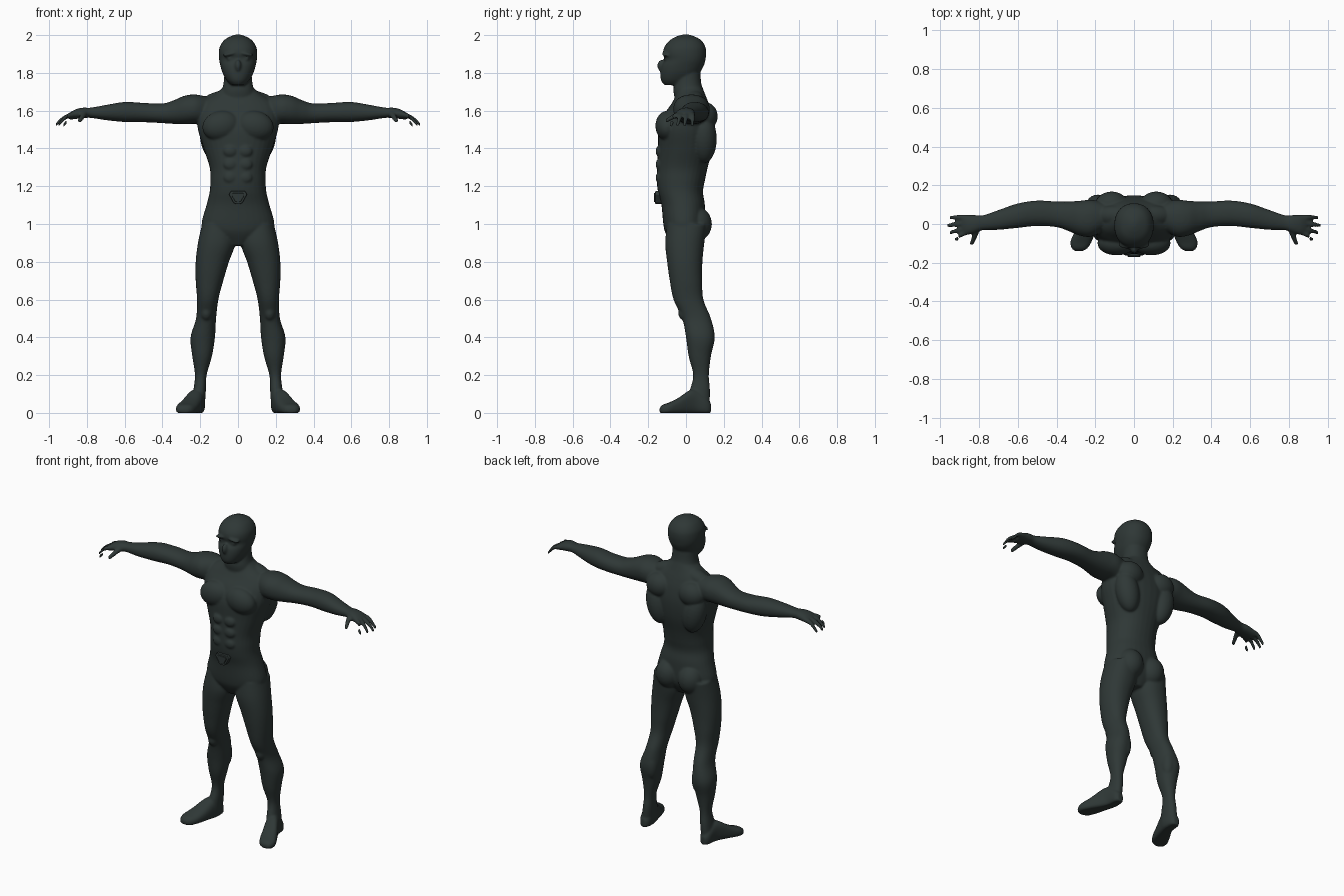
import bpy, bmesh, math
from mathutils import Vector, Matrix

cube = bpy.data.objects.get("Cube")
if cube:
    bpy.data.objects.remove(cube, do_unlink=True)

suit = bpy.data.materials.new("dark slate green")
suit.use_nodes = True
colour = (0.028, 0.039, 0.037, 1)
suit.diffuse_color = colour
bsdf = suit.node_tree.nodes["Principled BSDF"]
bsdf.inputs["Base Color"].default_value = colour
bsdf.inputs["Roughness"].default_value = 0.7

SIDES, STEPS = 32, 5
bm = bmesh.new()


def spline(rows):
    """Catmull-Rom interpolation of section rows."""
    rows = [Vector(r) for r in rows]
    out = []
    for i in range(len(rows) - 1):
        a, b, c = rows[max(i - 1, 0)], rows[i], rows[i + 1]
        d = rows[min(i + 2, len(rows) - 1)]
        for s in range(STEPS):
            t = s / STEPS
            out.append(b + (c - a) * t / 2 + (a * 2 - b * 5 + c * 4 - d) * t * t / 2
                       + (b * 3 - a - c * 3 + d) * t ** 3 / 2)
    return out + [rows[-1]]


def loft(rows, axis, power=2.2):
    """Skin rows of (position, low1, high1, low2, high2) along an axis."""
    u, v = [k for k in range(3) if k != axis]
    rings = []
    for p, u0, u1, v0, v1 in spline(rows):
        ring = []
        for k in range(SIDES):
            a = math.tau * k / SIDES
            c, s = math.cos(a), math.sin(a)
            co = Vector()
            co[axis] = p
            co[u] = (u0 + u1) / 2 + (u1 - u0) / 2 * math.copysign(abs(c) ** (2 / power), c)
            co[v] = (v0 + v1) / 2 + (v1 - v0) / 2 * math.copysign(abs(s) ** (2 / power), s)
            co.z = max(co.z, 0)
            ring.append(bm.verts.new(co))
        rings.append(ring)
    for r, q in zip(rings, rings[1:]):
        for k in range(SIDES):
            j = (k + 1) % SIDES
            bm.faces.new((r[k], r[j], q[j], q[k]))
    bm.faces.new(rings[0])
    bm.faces.new(rings[-1])


def upright(rows):
    """Loft centred on x = 0 from (z, half width, front, back)."""
    loft([(z, -w, w, f, b) for z, w, f, b in rows], 2)


def muscle(centre, radii, turn=0):
    m = (Matrix.Translation(centre) @ Matrix.Rotation(math.radians(turn), 4, 'Y')
         @ Matrix.Diagonal((*radii, 1)))
    bmesh.ops.create_uvsphere(bm, u_segments=24, v_segments=16, radius=1, matrix=m)


def finger(points, axis, r0, r1):
    rows = []
    u, v = [k for k in range(3) if k != axis]
    for i, p in enumerate(points):
        r = r0 + (r1 - r0) * i / (len(points) - 1)
        rows.append((p[axis], p[u] - r, p[u] + r, p[v] - r, p[v] + r))
    loft(rows, axis, 2)


# Torso
upright([(.885, .05, -.07, .05), (.95, .165, -.108, .09), (1, .193, -.12, .1),
         (1.1, .167, -.13, .1), (1.17, .15, -.148, .09), (1.23, .147, -.155, .1),
         (1.3, .15, -.153, .115), (1.4, .182, -.148, .14), (1.5, .212, -.145, .148),
         (1.58, .215, -.115, .138), (1.64, .195, -.075, .12), (1.69, .12, -.05, .1),
         (1.73, .07, -.05, .085)])
# Neck and head
upright([(1.62, .1, -.05, .11), (1.7, .087, -.066, .092), (1.75, .076, -.06, .08),
         (1.82, .07, -.05, .075)])
upright([(1.735, .035, -.115, 0), (1.76, .06, -.132, .03), (1.8, .082, -.136, .072),
         (1.84, .094, -.13, .095), (1.87, .1, -.115, .103), (1.905, .102, -.122, .107),
         (1.94, .096, -.113, .102), (1.975, .072, -.083, .078), (1.995, .036, -.045, .04),
         (2.003, .01, -.015, .012)])
# Leg
loft([(1, .03, .19, -.1, .11), (.9, .014, .212, -.11, .097), (.8, .048, .224, -.1, .087),
      (.7, .078, .224, -.086, .086), (.6, .104, .217, -.066, .092), (.5, .116, .222, -.02, .132),
      (.4, .122, .251, 0, .152), (.3, .138, .242, .014, .132), (.2, .166, .228, .038, .121),
      (.12, .17, .236, .02, .127), (.04, .175, .245, 0, .125)], 2)
# Foot
loft([(.132, .195, .23, 0, .05), (.11, .18, .245, -.01, .08), (.06, .174, .255, -.01, .12),
      (.02, .182, .272, -.01, .12), (-.04, .2, .305, -.01, .08), (-.09, .218, .328, -.01, .055),
      (-.125, .24, .322, -.01, .042), (-.14, .265, .305, 0, .025)], 1, 2.6)
# Arm and palm
loft([(.15, -.03, .11, 1.52, 1.67), (.22, -.065, .125, 1.53, 1.685),
      (.28, -.06, .12, 1.528, 1.68), (.34, -.036, .116, 1.53, 1.655),
      (.4, -.016, .116, 1.534, 1.638), (.5, -.01, .121, 1.539, 1.641),
      (.6, -.02, .106, 1.54, 1.646), (.7, -.03, .072, 1.55, 1.63),
      (.78, -.032, .045, 1.562, 1.616), (.82, -.045, .046, 1.56, 1.616),
      (.86, -.056, .046, 1.556, 1.607), (.89, -.055, .042, 1.552, 1.59)], 0)
# Fingers and thumb
for base, tip, reach in ((.033, .034, .952), (.008, -.008, .965),
                         (-.018, -.045, .953), (-.042, -.08, .925)):
    finger([(.865, base, 1.58), (.905, (base + tip) / 2, 1.57),
            (reach - .02, tip * .8 + base * .2, 1.545), (reach, tip, 1.522)], 0, .015, .01)
finger([(.81, -.02, 1.588), (.822, -.06, 1.572), (.84, -.108, 1.545)], 1, .019, .011)

# Chest, back, shoulder and hip muscles
muscle((.09, -.1, 1.52), (.1, .062, .078), 12)
muscle((.13, .095, 1.45), (.07, .068, .13), 12)
muscle((.115, .1, 1.57), (.085, .068, .075))
muscle((.11, .045, 1.655), (.1, .05, .045), 18)
muscle((.25, .03, 1.608), (.07, .09, .077))
muscle((.078, .058, 1), (.078, .079, .09))
# Stomach
for z in (1.245, 1.315, 1.385):
    muscle((.04, -.138, z), (.037, .023, .032))
# Kneecap and calf
muscle((.168, 0, .53), (.032, .042, .045))
muscle((.165, .105, .4), (.04, .045, .09))
# Nose, brow and eye
muscle((0, -.13, 1.838), (.017, .022, .032))
muscle((.042, -.105, 1.9), (.04, .024, .01), 12)
muscle((.042, -.098, 1.873), (.02, .018, .009), -8)

bmesh.ops.recalc_face_normals(bm, faces=bm.faces[:])


def make_object(name, mesh_data):
    mesh = bpy.data.meshes.new(name)
    mesh_data.to_mesh(mesh)
    mesh_data.free()
    mesh.materials.append(suit)
    ob = bpy.data.objects.new(name, mesh)
    bpy.context.collection.objects.link(ob)
    return ob


# Fuse the mirrored parts into one smooth skin
body = make_object("body", bm)
mirror = body.modifiers.new("Mirror", 'MIRROR')
mirror.use_mirror_merge = False
remesh = body.modifiers.new("Fuse", 'REMESH')
remesh.mode = 'VOXEL'
remesh.voxel_size = .0065
remesh.use_smooth_shade = True
relax = body.modifiers.new("Relax", 'SMOOTH')
relax.factor = .5
relax.iterations = 5


# Belt buckle: a shield plate with a smaller raised plate
def shield(name, size, front):
    b = bmesh.new()
    outline = [(-.8, 1), (.8, 1), (1, .5), (.5, -.8), (.25, -1),
               (-.25, -1), (-.5, -.8), (-1, .5)]
    face = b.faces.new([b.verts.new((x * .048 * size, front, 1.14 + z * .034 * size))
                        for x, z in outline])
    solid = bmesh.ops.extrude_face_region(b, geom=[face])
    moved = [g for g in solid["geom"] if isinstance(g, bmesh.types.BMVert)]
    bmesh.ops.translate(b, verts=moved, vec=(0, .04, 0))
    bmesh.ops.recalc_face_normals(b, faces=b.faces[:])
    ob = make_object(name, b)
    bevel = ob.modifiers.new("Bevel", 'BEVEL')
    bevel.width = .004
    bevel.segments = 2


shield("buckle", 1, -.163)
shield("buckle_centre", .7, -.17)
